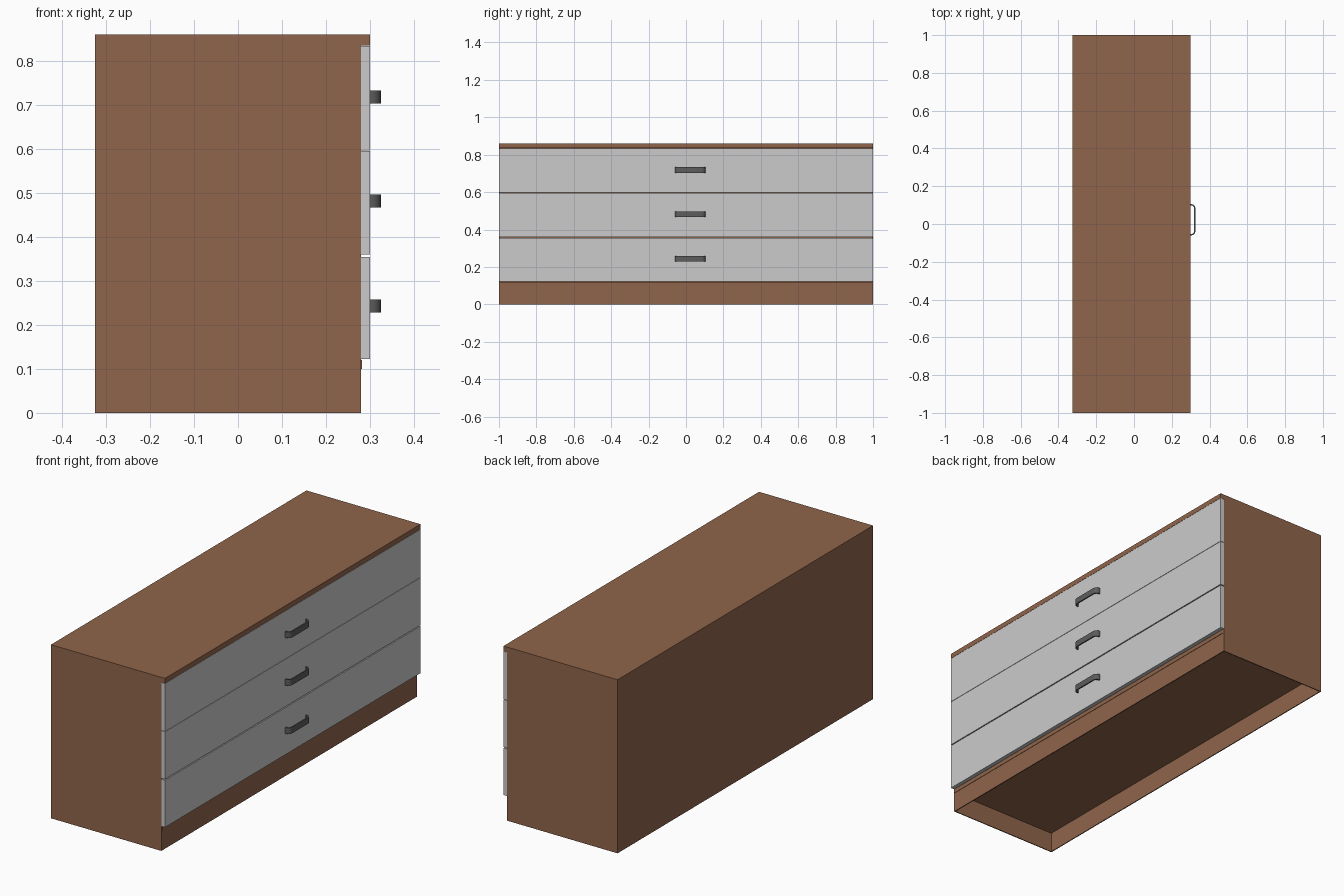
import bpy, bmesh, math

if "Cube" in bpy.data.objects:
    bpy.data.objects.remove(bpy.data.objects["Cube"])


def material(name, color):
    m = bpy.data.materials.new(name)
    m.diffuse_color = (*color, 1)
    m.use_nodes = True
    m.node_tree.nodes["Principled BSDF"].inputs["Base Color"].default_value = m.diffuse_color
    return m


WOOD = material("brown_wood", (0.28, 0.13, 0.07))
METAL = material("dark_metal", (0.11, 0.11, 0.11))


def add_object(name, bm, mat=None):
    bmesh.ops.recalc_face_normals(bm, faces=bm.faces)
    mesh = bpy.data.meshes.new(name)
    bm.to_mesh(mesh)
    bm.free()
    ob = bpy.data.objects.new(name, mesh)
    bpy.context.collection.objects.link(ob)
    if mat:
        mesh.materials.append(mat)
    return ob


def box(name, x, y, z, mat=None):
    bm = bmesh.new()
    bmesh.ops.create_cube(bm, size=1)
    for v in bm.verts:
        for i, (lo, hi) in enumerate((x, y, z)):
            v.co[i] = lo if v.co[i] < 0 else hi
    return add_object(name, bm, mat)


def arc(cx, cy, r, a0, a1, n=6):
    steps = [math.radians(a0 + (a1 - a0) * i / n) for i in range(n + 1)]
    return [(cx + r * math.cos(a), cy + r * math.sin(a)) for a in steps]


def handle(name, z0, z1):
    # Bent flat strap: outer and inner outlines, extruded upwards
    y0, y1, x0, x1, t, r = -0.06, 0.105, 0.30, 0.325, 0.007, 0.022
    cx = x1 - r

    def outline(d):
        return ([(x0, y0 + d)] + arc(cx, y0 + r, r - d, -90, 0)
                + arc(cx, y1 - r, r - d, 0, 90) + [(x0, y1 - d)])

    outer, inner = outline(0), outline(t)
    bm = bmesh.new()
    rings = [[[bm.verts.new((x, y, z)) for x, y in path] for path in (outer, inner)]
             for z in (z0, z1)]
    (ob, ib), (ot, it) = rings
    for a, b in ((ob, ot), (ot, it), (it, ib), (ib, ob)):
        for i in range(len(outer) - 1):
            bm.faces.new((a[i], a[i + 1], b[i + 1], b[i]))
    for i in (0, -1):
        bm.faces.new((ob[i], ot[i], it[i], ib[i]))
    ob = add_object(name, bm, METAL)
    bpy.ops.object.select_all(action='DESELECT')
    ob.select_set(True)
    bpy.context.view_layer.objects.active = ob
    bpy.ops.object.shade_smooth_by_angle(angle=math.radians(35))


# Carcass: open underneath, thin panels
BACK, FRONT, EDGE, T = -0.325, 0.28, 0.30, 0.005
box("top_panel", (BACK, EDGE), (-1, 1), (0.835, 0.86), WOOD)
for side, ya, yb in (("left", -1, -1 + T), ("right", 1 - T, 1)):
    box(side + "_side_panel", (BACK, FRONT), (ya, yb), (0, 0.835), WOOD)
box("back_panel", (BACK, BACK + T), (-1 + T, 1 - T), (0, 0.835), WOOD)
box("plinth", (FRONT - T, FRONT), (-1 + T, 1 - T), (0, 0.12), WOOD)
box("bottom_panel", (BACK + T, FRONT + 0.002), (-1 + T, 1 - T), (0.10, 0.12), WOOD)

# Drawer fronts with handles
for name, z0, z1, zh in (("bottom", 0.122, 0.355, 0.243),
                         ("middle", 0.36, 0.595, 0.482),
                         ("top", 0.597, 0.834, 0.718)):
    box(name + "_drawer_front", (FRONT, EDGE), (-1, 1), (z0, z1))
    handle(name + "_handle", zh - 0.015, zh + 0.015)
